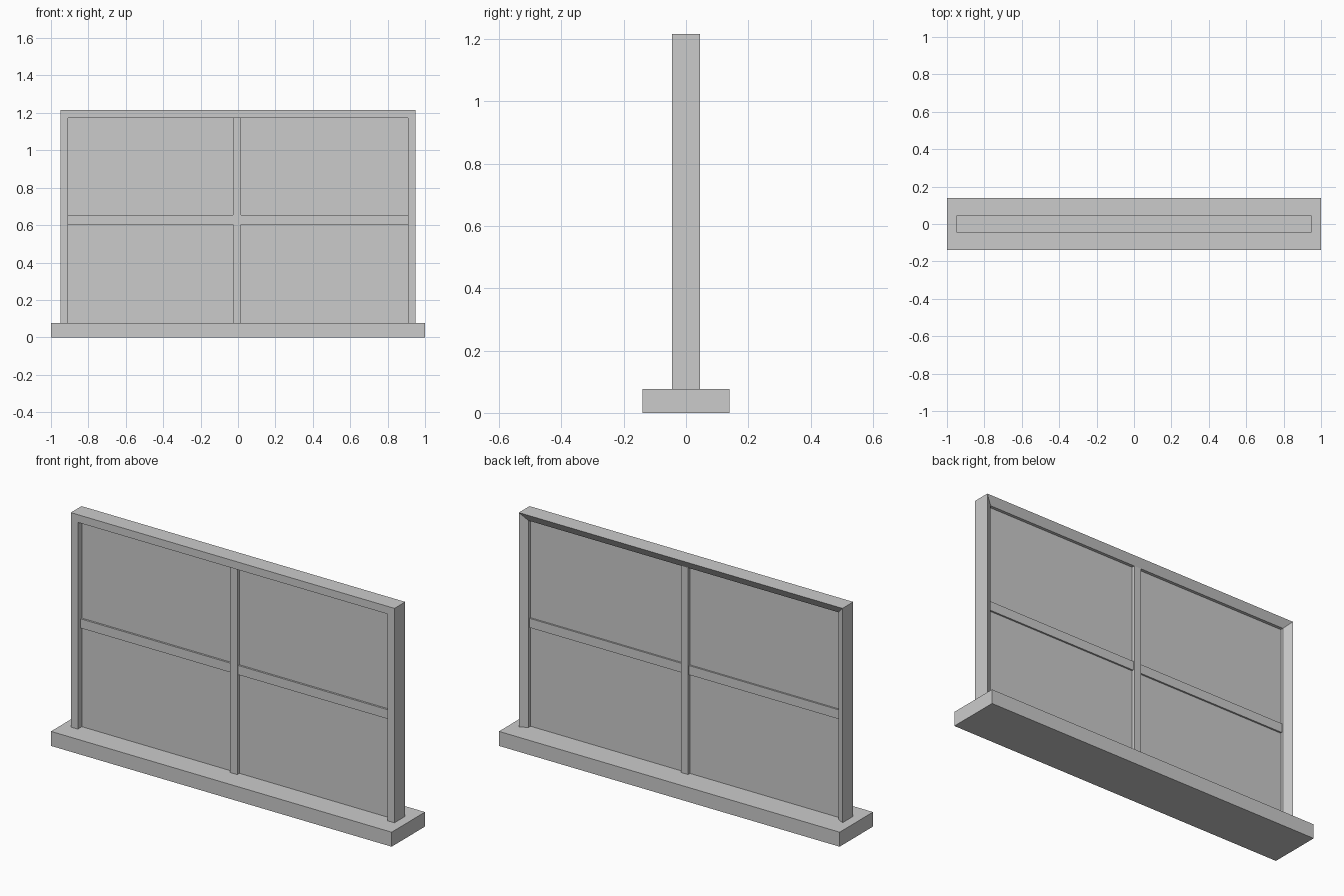
import bpy, bmesh

if "Cube" in bpy.data.objects:
    bpy.data.objects.remove(bpy.data.objects["Cube"])

grey = bpy.data.materials.new("light_grey")
grey.diffuse_color = (0.6, 0.6, 0.6, 1)
grey.use_nodes = True
grey.node_tree.nodes["Principled BSDF"].inputs["Base Color"].default_value = grey.diffuse_color


def finish(name, bm):
    bmesh.ops.recalc_face_normals(bm, faces=bm.faces)
    me = bpy.data.meshes.new(name)
    bm.to_mesh(me)
    bm.free()
    me.materials.append(grey)
    ob = bpy.data.objects.new(name, me)
    bpy.context.collection.objects.link(ob)
    return ob


def box(name, x0, x1, y0, y1, z0, z1):
    bm = bmesh.new()
    bmesh.ops.create_cube(bm, size=1)
    for v in bm.verts:
        v.co.x = x1 if v.co.x > 0 else x0
        v.co.y = y1 if v.co.y > 0 else y0
        v.co.z = z1 if v.co.z > 0 else z0
    return finish(name, bm)


SILL, TOP, W, B = 0.077, 1.215, 0.95, 0.041

# sill
box("sill", -1, 1, -0.14, 0.14, 0, SILL)

# mitred outer frame, square in front and sloping inward at the back
profile = [(0, -0.045), (B, -0.045), (B, 0.021), (0, 0.045)]
bm = bmesh.new()
rings = []
for side, top in ((-1, 0), (-1, 1), (1, 1), (1, 0)):
    rings.append([bm.verts.new((side * (W - i), y, TOP - i if top else SILL))
                  for i, y in profile])
for a, b in zip(rings, rings[1:]):
    for k in range(4):
        n = (k + 1) % 4
        bm.faces.new((a[k], a[n], b[n], b[k]))
bm.faces.new(rings[0])
bm.faces.new(rings[-1])
finish("outer_frame", bm)

# pane
box("glass_pane", -W + B, W - B, -0.011, 0.005, SILL, TOP - B)

# glazing bars
box("upright_bar", -0.027, 0.016, -0.029, 0.021, SILL, TOP - B)
for name, x0, x1 in (("left_cross_bar", -W + B, -0.027), ("right_cross_bar", 0.016, W - B)):
    box(name, x0, x1, -0.021, 0.014, 0.604, 0.653)
